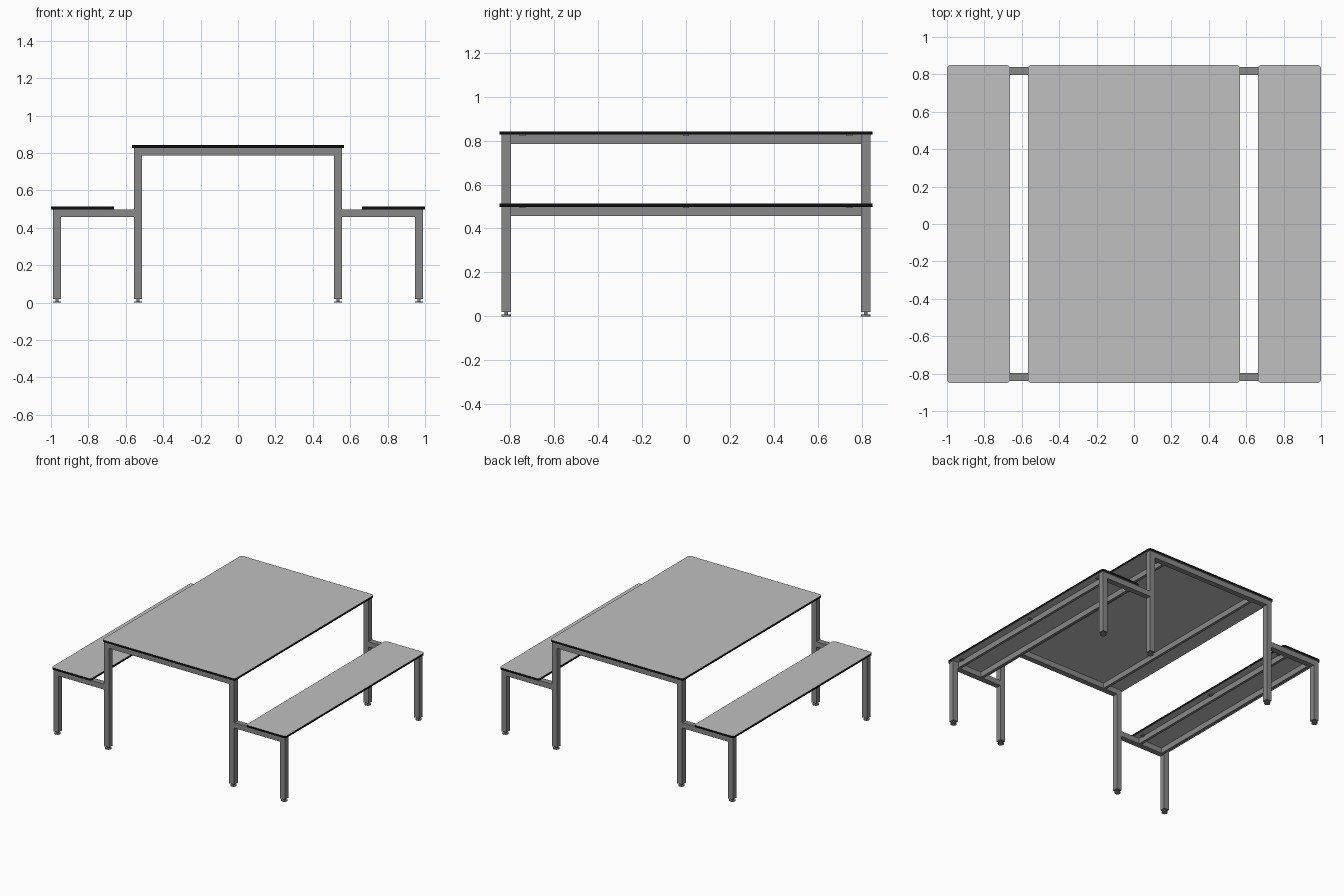
import bpy
import bmesh

cube = bpy.data.objects.get("Cube")
if cube:
    bpy.data.objects.remove(cube, do_unlink=True)


def material(name, value):
    m = bpy.data.materials.new(name)
    m.use_nodes = True
    colour = (value, value, value, 1)
    m.diffuse_color = colour
    m.node_tree.nodes["Principled BSDF"].inputs["Base Color"].default_value = colour
    return m


BOARD = material("light grey board", 0.53)
EDGE = material("black edging", 0.004)
STEEL = material("grey steel", 0.25)


def finish(name, bm, mats):
    mesh = bpy.data.meshes.new(name)
    bm.to_mesh(mesh)
    bm.free()
    for m in mats:
        mesh.materials.append(m)
    ob = bpy.data.objects.new(name, mesh)
    bpy.context.collection.objects.link(ob)
    return ob


def box_mesh(x, y, z):
    bm = bmesh.new()
    bmesh.ops.create_cube(bm, size=1)
    for v in bm.verts:
        for i, (a, b) in enumerate((x, y, z)):
            v.co[i] = a if v.co[i] < 0 else b
    return bm


def bar(name, x, y, z):
    # Sorted limits let callers mirror a span by multiplying with a side sign
    return finish(name, box_mesh(sorted(x), sorted(y), z), [STEEL])


def board(name, x, z):
    # Flat panel with rounded corners and dark edging
    bm = box_mesh(sorted(x), (-0.85, 0.85), z)
    upright = [e for e in bm.edges if abs(e.verts[0].co.z - e.verts[1].co.z) > 0.001]
    bmesh.ops.bevel(bm, geom=upright, offset=0.02, segments=5, profile=0.5, affect='EDGES')
    bm.normal_update()
    for f in bm.faces:
        f.material_index = 0 if abs(f.normal.z) > 0.5 else 1
    return finish(name, bm, [BOARD, EDGE])


def disc(bm, radius, low, high):
    made = bmesh.ops.create_cone(bm, cap_ends=True, segments=16, radius1=radius,
                                 radius2=radius, depth=high - low)
    bmesh.ops.translate(bm, verts=made["verts"], vec=(0, 0, (low + high) / 2))


def foot(name, x, y):
    # Levelling foot: pad and threaded stem
    bm = bmesh.new()
    disc(bm, 0.022, 0, 0.007)
    disc(bm, 0.008, 0.006, 0.024)
    bmesh.ops.translate(bm, verts=bm.verts, vec=(x, y, 0))
    return finish(name, bm, [STEEL])


def span(side, a, b):
    return side * a, side * b


TABLE_Z, BENCH_Z = 0.828, 0.499     # tops of the steel frame
TUBE = 0.042
SIDES = ((1, "left"), (-1, "right"))
ENDS = ((-1, "front"), (1, "back"))

# Panels
board("table_top", (-0.568, 0.568), (TABLE_Z, 0.843))
for s, side in SIDES:
    board(f"{side}_bench_top", span(s, 0.662, 1.0), (BENCH_Z, 0.514))

# End frames
for e, end in ENDS:
    y = span(e, 0.797, 0.84)
    bar(f"{end}_table_beam", (-0.513, 0.513), y, (TABLE_Z - TUBE, TABLE_Z))
    for s, side in SIDES:
        bar(f"{end}_{side}_table_leg", span(s, 0.513, 0.556), y, (0.02, TABLE_Z))
        bar(f"{end}_{side}_bench_leg", span(s, 0.946, 0.989), y, (0.02, BENCH_Z))
        bar(f"{end}_{side}_bench_beam", span(s, 0.556, 0.946), y, (BENCH_Z - TUBE, BENCH_Z))
        foot(f"{end}_{side}_table_foot", s * 0.5345, e * 0.8185)
        foot(f"{end}_{side}_bench_foot", s * 0.9675, e * 0.8185)


# Long rails with small fixing tabs under the panels
def rail(name, s, inner, outer, top, tab_inner):
    bar(name, span(s, inner, outer), (-0.797, 0.797), (top - TUBE, top))
    for i, y in enumerate((-0.745, 0, 0.745)):
        bar(f"{name}_tab_{i + 1}", span(s, tab_inner, tab_inner + 0.026),
            (y - 0.013, y + 0.013), (top - 0.006, top))


for s, side in SIDES:
    rail(f"{side}_table_rail", s, 0.39, 0.411, TABLE_Z, 0.411)
    rail(f"{side}_bench_outer_rail", s, 0.922, 0.942, BENCH_Z, 0.942)
    rail(f"{side}_bench_inner_rail", s, 0.716, 0.736, BENCH_Z, 0.69)
